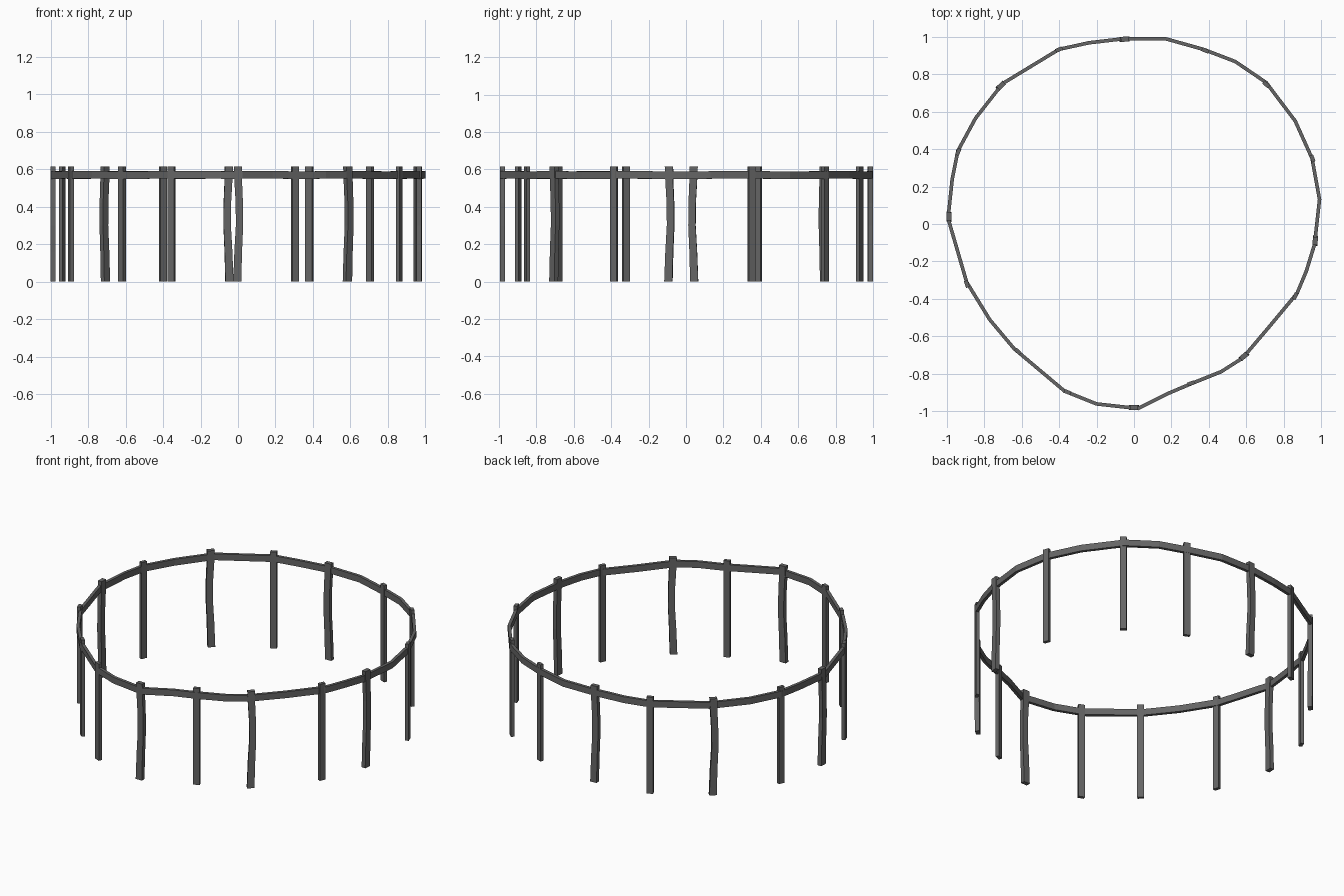
import bpy, bmesh, math
from mathutils import Vector

if "Cube" in bpy.data.objects:
    bpy.data.objects.remove(bpy.data.objects["Cube"])

# Hand-hewn circular fence: wobbly rail loop
LOOP = [(0.02, -.985), (.18, -.905), (.31, -.85), (.465, -.788), (.58, -.715), (.72, -.55),
        (.87, -.37), (.92, -.25), (.963, -.11), (.99, .13), (.95, .35), (.86, .55),
        (.705, .755), (.54, .867), (.37, .932), (.17, .988), (-.06, .988), (-.24, .967),
        (-.40, .932), (-.70, .75), (-.845, .565), (-.94, .39), (-.97, .24), (-.992, .03),
        (-.893, -.31), (-.77, -.51), (-.64, -.665), (-.37, -.892), (-.20, -.96), (-.02, -.98)]

# Post positions (x, y, bent)
POSTS = [(0, -.98, 1), (.305, -.85, 0), (.587, -.705, 1), (.86, -.385, 0),
         (.967, -.09, 1), (.952, .35, 0), (.705, .745, 0), (.38, .926, 0),
         (-.05, .986, 1), (-.40, .931, 0), (-.71, .738, 1), (-.938, .385, 0),
         (-.987, .04, 1), (-.892, -.32, 0), (-.62, -.68, 0), (-.355, -.897, 0)]

dark = bpy.data.materials.new("dark_grey")
dark.diffuse_color = (.13, .13, .13, 1)
dark.use_nodes = True
dark.node_tree.nodes["Principled BSDF"].inputs["Base Color"].default_value = dark.diffuse_color


def finish(bm, name):
    bmesh.ops.recalc_face_normals(bm, faces=bm.faces)
    me = bpy.data.meshes.new(name)
    bm.to_mesh(me)
    bm.free()
    me.materials.append(dark)
    ob = bpy.data.objects.new(name, me)
    bpy.context.collection.objects.link(ob)
    return ob


def bridge(bm, a, b):
    for k in range(4):
        bm.faces.new((a[k], a[(k + 1) % 4], b[(k + 1) % 4], b[k]))


# Rail
def rail(thick=.019, height=.04, zc=.57):
    bm = bmesh.new()
    n = len(LOOP)
    rings = []
    for i in range(n):
        p = Vector(LOOP[i])
        t = (Vector(LOOP[(i + 1) % n]) - Vector(LOOP[i - 1])).normalized()
        out = Vector((t.y, -t.x)) * thick / 2
        z = zc + .002 * math.sin(i * 2.1)
        rings.append([bm.verts.new((p.x + s * out.x, p.y + s * out.y, z + h * height / 2))
                      for s, h in ((1, -1), (1, 1), (-1, 1), (-1, -1))])
    for i in range(n):
        bridge(bm, rings[i], rings[(i + 1) % n])
    return finish(bm, "rail")


# Posts: stacked rectangular sections, some bowed along the rail direction
STRAIGHT = [(0, 0, .038), (.615, 0, .038)]
BENT = [(0, -.004, .043), (.16, .001, .041), (.30, .008, .039),
        (.42, .007, .039), (.54, .001, .041), (.615, -.001, .043)]


def post(x, y, bent):
    depth = .027 if bent else .021
    bm = bmesh.new()
    rings = [[bm.verts.new((dx + sx * w / 2, sy * depth / 2, z))
              for sx, sy in ((-1, -1), (1, -1), (1, 1), (-1, 1))]
             for z, dx, w in (BENT if bent else STRAIGHT)]
    for a, b in zip(rings, rings[1:]):
        bridge(bm, a, b)
    bm.faces.new(rings[0])
    bm.faces.new(rings[-1])
    ob = finish(bm, "bent_post" if bent else "straight_post")
    ob.location = (x, y, 0)
    ob.rotation_euler.z = math.atan2(y, x) + math.pi / 2


rail()
for x, y, bent in POSTS:
    post(x, y, bent)
